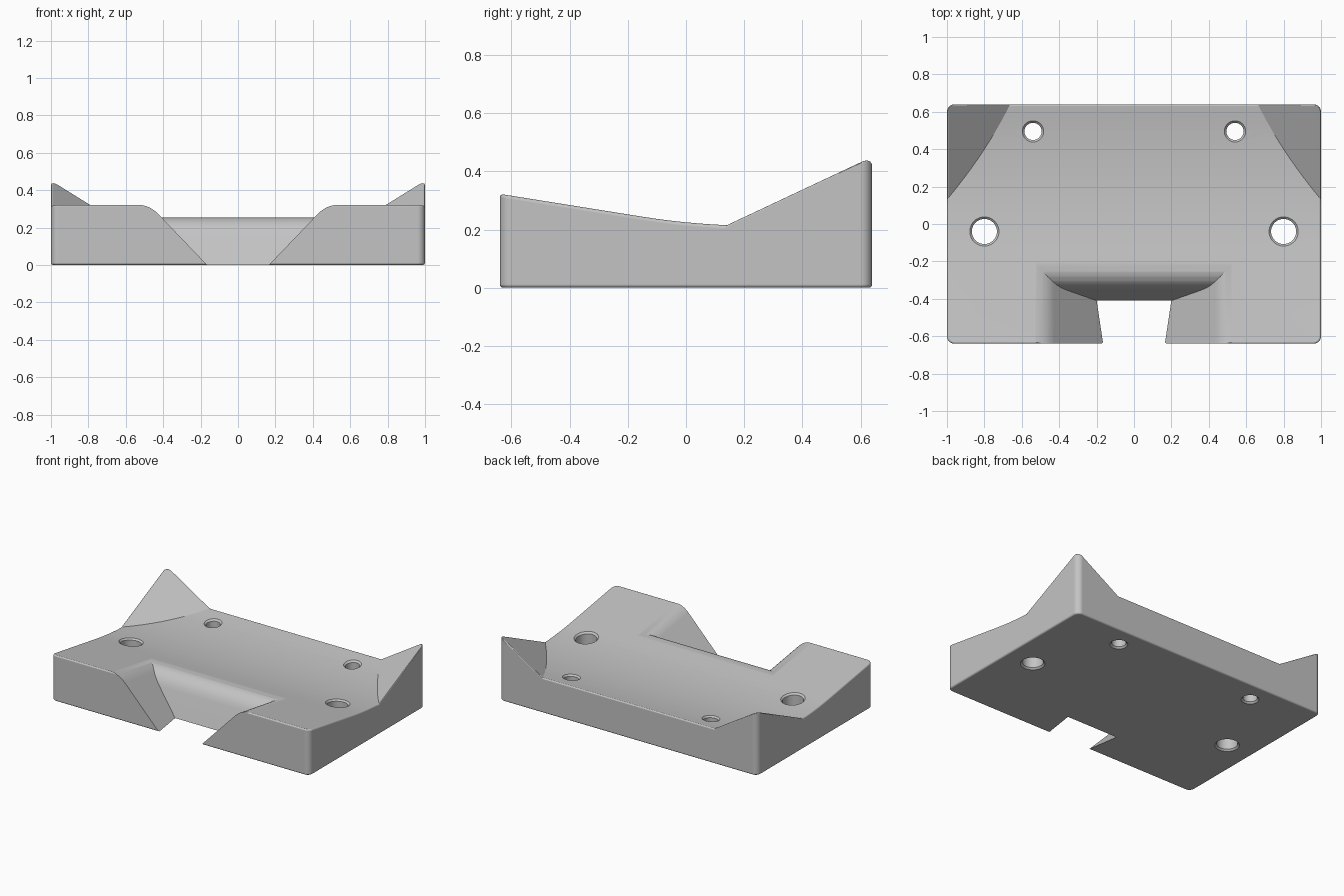
import bpy
import bmesh
from math import pi, cos, sin
from mathutils import Vector

cube = bpy.data.objects.get("Cube")
if cube:
    bpy.data.objects.remove(cube)

grey = bpy.data.materials.new("plain_grey")
grey.use_nodes = True
colour = (0.55, 0.55, 0.55, 1)
grey.diffuse_color = colour
grey.node_tree.nodes["Principled BSDF"].inputs["Base Color"].default_value = colour


def loft(name, rings):
    """Closed solid through matching rings of points."""
    bm = bmesh.new()
    loops = [[bm.verts.new(p) for p in ring] for ring in rings]
    n = len(loops[0])
    for a, b in zip(loops, loops[1:]):
        for i in range(n):
            j = (i + 1) % n
            bm.faces.new((a[i], a[j], b[j], b[i]))
    bm.faces.new(loops[0])
    bm.faces.new(loops[-1])
    bmesh.ops.recalc_face_normals(bm, faces=bm.faces)
    mesh = bpy.data.meshes.new(name)
    bm.to_mesh(mesh)
    bm.free()
    mesh.materials.append(grey)
    obj = bpy.data.objects.new(name, mesh)
    bpy.context.collection.objects.link(obj)
    return obj


def apply(obj, mod):
    bpy.context.view_layer.objects.active = obj
    bpy.ops.object.modifier_apply(modifier=mod.name)


def combine(obj, other, operation):
    """Boolean the helper into the object, then drop the helper."""
    mod = obj.modifiers.new(operation.lower(), 'BOOLEAN')
    mod.operation = operation
    mod.solver = 'EXACT'
    mod.object = other
    apply(obj, mod)
    bpy.data.objects.remove(other)


def deck_z(y):
    """Height of the dished top: straight ramp, then a shallow arc."""
    centre, low, radius, reach = 0.24, 0.213, 2.45, 0.392
    d = y - centre
    if d < -reach:
        return low + reach**2 / (2 * radius) + (-reach - d) * reach / radius
    return low + d * d / (2 * radius)


def fillet(corner, dir_in, dir_out, length, steps=7):
    """Rounded corner between two straight lines."""
    c = Vector(corner)
    a = c + Vector(dir_in).normalized() * length
    b = c + Vector(dir_out).normalized() * length
    ts = [i / steps for i in range(steps + 1)]
    return [tuple(a * (1 - t)**2 + c * 2 * t * (1 - t) + b * t * t) for t in ts]


# Rounded rectangular block
outline = []
r = 0.04
for k, (sx, sy) in enumerate([(1, 1), (-1, 1), (-1, -1), (1, -1)]):
    for i in range(9):
        a = (k + i / 8) * pi / 2
        outline.append((sx * (1 - r) + r * cos(a), sy * (0.64 - r) + r * sin(a)))
body = loft("mounting_block", [[(x, y, z) for x, y in outline] for z in (0, 0.8)])

# Dished top surface
ys = [-0.7, -0.152] + [-0.152 + 0.05 * i for i in range(1, 18)]
profile = [(y, deck_z(y)) for y in ys] + [(ys[-1], -0.1), (-0.7, -0.1)]
deck = loft("deck_shape", [[(x, y, z) for y, z in profile] for x in (-1.1, 1.1)])


# Sloping raised back corners
def wing_z(x, y):
    return 0.455 + 0.62 * (x - 1) + 0.47 * (y - 0.64)


for s in (-1, 1):
    plan = [(0.45, -0.1), (1.2, -0.1), (1.2, 0.75), (0.45, 0.75)]
    wing = loft("corner_shape", [[(s * x, y, -0.7) for x, y in plan],
                                 [(s * x, y, wing_z(x, y)) for x, y in plan]])
    combine(deck, wing, 'UNION')
combine(body, deck, 'INTERSECT')

# Softened outer rims
rim = body.modifiers.new("rim", 'BEVEL')
rim.width = 0.012
rim.segments = 4
rim.limit_method = 'ANGLE'
rim.angle_limit = 0.8
rim.use_clamp_overlap = False
apply(body, rim)


# Front notch: flared sides crossed with a leaning back wall
def side_ring(y):
    top = deck_z(y) + 0.001
    half = 0.165 + 0.15 * (y + 0.64)
    lean = 0.96
    right = [(half - 0.1 * lean, -0.1)]
    right += fillet((half + lean * top, top), (-lean, -1), (1, 0), 0.07)
    right.append((right[-1][0], 0.7))
    pts = right + [(-x, z) for x, z in reversed(right)]
    return [(x, y, z) for x, z in pts]


notch = loft("notch_cutter", [side_ring(-0.7), side_ring(-0.15)])
lean = 0.36
wall_y = -0.313
wall = [(-0.72, -0.12), (-0.41 - 0.12 * lean, -0.12)]
wall += fillet((wall_y, deck_z(wall_y) + 0.001), (-lean, -1), (1, -0.16), 0.12)
wall += [(wall[-1][0], 0.72), (-0.72, 0.72)]
back = loft("notch_back", [[(x, y, z) for y, z in wall] for x in (-1, 1)])
combine(notch, back, 'INTERSECT')
combine(body, notch, 'DIFFERENCE')


# Chamfered through holes
def hole_ring(cx, cy, radius, base, follow):
    ring = []
    for i in range(40):
        a = i * pi / 20
        y = cy + radius * sin(a)
        ring.append((cx + radius * cos(a), y, base + (deck_z(y) if follow else 0)))
    return ring


for s in (-1, 1):
    for x, y, radius in [(0.8, -0.04, 0.067), (0.54, 0.495, 0.046)]:
        x *= s
        c = 0.011
        drill = loft("hole_cutter", [
            hole_ring(x, y, radius + 2 * c, -c, False),
            hole_ring(x, y, radius, c, False),
            hole_ring(x, y, radius, -c, True),
            hole_ring(x, y, radius + 2 * c, c, True)])
        combine(body, drill, 'DIFFERENCE')

# Smooth curves, crisp creases
bpy.ops.object.select_all(action='DESELECT')
body.select_set(True)
bpy.context.view_layer.objects.active = body
bpy.ops.object.shade_smooth_by_angle(angle=0.42)
weighted = body.modifiers.new("weighted_normals", 'WEIGHTED_NORMAL')
weighted.keep_sharp = True
